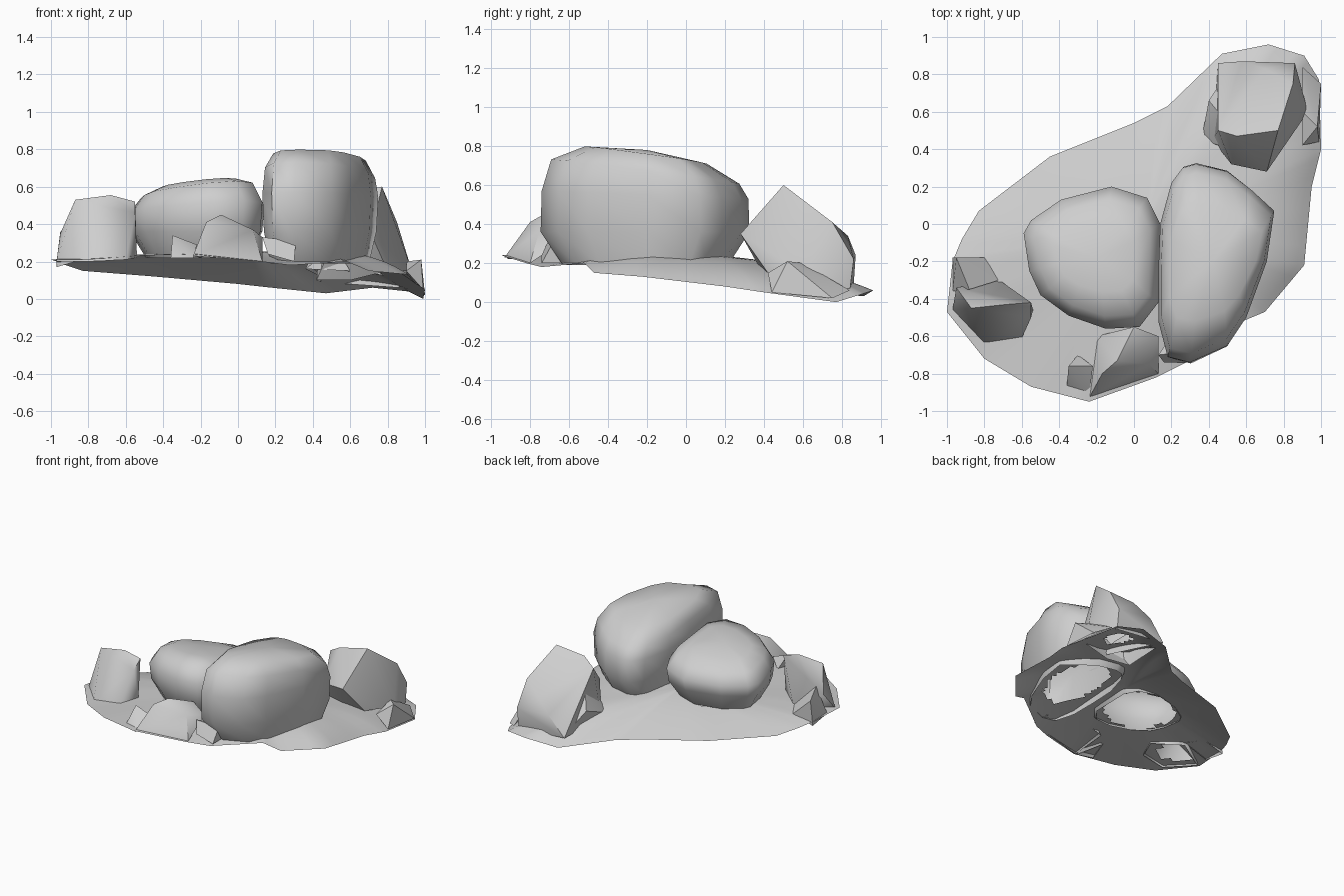
import bpy, bmesh, math
from mathutils import Vector

if "Cube" in bpy.data.objects:
    bpy.data.objects.remove(bpy.data.objects["Cube"])

stone = bpy.data.materials.new("grey_stone")
stone.use_nodes = True
GREY = (0.62, 0.62, 0.62, 1)
stone.diffuse_color = GREY
stone.node_tree.nodes["Principled BSDF"].inputs["Base Color"].default_value = GREY


def finish(bm, name, angle):
    mesh = bpy.data.meshes.new(name)
    bm.to_mesh(mesh)
    bm.free()
    mesh.materials.append(stone)
    ob = bpy.data.objects.new(name, mesh)
    bpy.context.collection.objects.link(ob)
    bpy.ops.object.select_all(action='DESELECT')
    ob.select_set(True)
    bpy.context.view_layer.objects.active = ob
    bpy.ops.object.shade_smooth_by_angle(angle=math.radians(angle))


def boulder(name, outline, centre, levels, tilt, top):
    """Stack scaled copies of an outline; each level is z, x scale, y scale, tilt amount."""
    bm = bmesh.new()
    c = Vector(centre)
    rings = []
    for z, sx, sy, k in levels:
        ring = []
        for x, y in outline:
            dx, dy = (x - c.x) * sx, (y - c.y) * sy
            ring.append(bm.verts.new((c.x + dx, c.y + dy, z + k * (dx * tilt[0] + dy * tilt[1]))))
        rings.append(ring)
    n = len(outline)
    for a, b in zip(rings, rings[1:]):
        for i in range(n):
            j = (i + 1) % n
            bm.faces.new((a[i], a[j], b[j], b[i]))
    tip = bm.verts.new((c.x, c.y, top))
    for i in range(n):
        bm.faces.new((rings[-1][i], rings[-1][(i + 1) % n], tip))
    bmesh.ops.recalc_face_normals(bm, faces=bm.faces)
    finish(bm, name, 60)


def chunk(name, points, angle=40):
    """Angular rock: the hull of a few corners, left open underneath."""
    bm = bmesh.new()
    for p in points:
        bm.verts.new(p)
    bmesh.ops.convex_hull(bm, input=bm.verts)
    bmesh.ops.recalc_face_normals(bm, faces=bm.faces)
    under = [f for f in bm.faces if f.normal.z < -0.75]
    bmesh.ops.delete(bm, geom=under, context='FACES')
    loose = [v for v in bm.verts if not v.link_faces]
    bmesh.ops.delete(bm, geom=loose, context='VERTS')
    finish(bm, name, angle)


# Ground sheet: rim corners, rising to a gentle slope under the rocks
rim = [(-1, -.47, .21), (-.97, -.2, .2), (-.92, -.08, .18), (-.83, .07, .15),
       (-.45, .36, .12), (0, .54, .08), (.18, .63, .06), (.47, .91, .03),
       (.72, .96, .06), (.91, .9, .04), (.99, .77, .0), (1, .4, .05),
       (.95, .2, .08), (.91, -.22, .13), (.7, -.47, .15), (.58, -.52, .2),
       (.28, -.74, .18), (.12, -.82, .2), (-.24, -.95, .24), (-.55, -.87, .23), (-.8, -.72, .21)]
# Hollows beneath the rocks: centre and radii
hollows = [(.39, -.16, .18, .3), (-.2, -.18, .25, .25), (.66, .6, .1, .12), (-.76, -.46, .12, .1)]


def ground():
    bm = bmesh.new()
    hub = Vector((.05, -.05, .25))
    edge = []
    for i, p in enumerate(rim):
        a, b = Vector(p), Vector(rim[(i + 1) % len(rim)])
        edge += [a.lerp(b, k / 4) for k in range(4)]
    steps = 24
    rings = []
    for s in range(1, steps + 1):
        t = s / steps
        ring = []
        for e in edge:
            p = hub.lerp(e, t)
            east = min(max((e.x - .2) / .6, 0), 1)
            inner = .25 + .03 * east * t - .11 * max(p.y, 0)
            p.z = inner + (e.z - inner) * t ** (2 + 2 * east)
            ring.append(bm.verts.new(p))
        rings.append(ring)
    n = len(edge)
    mid = bm.verts.new(hub)
    for i in range(n):
        j = (i + 1) % n
        bm.faces.new((rings[0][j], rings[0][i], mid))
        for a, b in zip(rings, rings[1:]):
            bm.faces.new((a[i], a[j], b[j], b[i]))
    bmesh.ops.recalc_face_normals(bm, faces=bm.faces)
    gone = []
    for f in bm.faces:
        m = f.calc_center_median()
        if any(((m.x - x) / rx) ** 2 + ((m.y - y) / ry) ** 2 < 1 for x, y, rx, ry in hollows):
            gone.append(f)
    bmesh.ops.delete(bm, geom=gone, context='FACES')
    if sum(f.normal.z for f in bm.faces) < 0:
        bmesh.ops.reverse_faces(bm, faces=bm.faces)
    finish(bm, "ground_patch", 40)


ground()

# Two large rounded boulders
boulder("large_boulder",
        [(.18, -.71), (.13, -.52), (.13, -.25), (.14, 0), (.2, .22), (.26, .3), (.33, .32), (.5, .28),
         (.63, .18), (.75, .07), (.71, -.2), (.6, -.5), (.5, -.65), (.3, -.74)], (.42, -.2),
        [(.19, .85, .8, 0), (.36, .97, 1.01, 0), (.55, 1, 1, .3), (.67, .95, .91, 1), (.755, .8, .59, 1.1)],
        (.02, -.13), .78)
boulder("middle_boulder",
        [(-.59, -.05), (-.55, .02), (-.39, .13), (-.12, .2), (.07, .14), (.14, 0), (.13, -.42), (.03, -.55),
         (-.15, -.56), (-.35, -.49), (-.5, -.38), (-.56, -.25)], (-.2, -.18),
        [(.22, .75, .72, 0), (.36, .97, .95, 0), (.48, 1, 1, .6), (.57, .84, .82, 1), (.61, .58, .48, 1)],
        (.08, -.15), .625)

# Angular rocks
chunk("back_wedge_rock",
      [(.45, .86, .09), (.58, .87, .24), (.7, .83, .34), (.86, .86, .22), (.86, .84, .06), (.45, .5, .5),
       (.55, .47, .56), (.77, .5, .6), (.85, .75, .41), (.93, .6, .15), (.8, .42, .15),
       (.71, .28, .35), (.52, .32, .33), (.42, .45, .1), (.6, .42, .1)])
chunk("left_rock",
      [(-.87, -.45, .53), (-.68, -.43, .555), (-.55, -.42, .52), (-.55, -.5, .46), (-.95, -.34, .35),
       (-.97, -.46, .2), (-.8, -.64, .2), (-.6, -.61, .21), (-.54, -.46, .22), (-.72, -.3, .2)], 70)
chunk("left_edge_rock",
      [(-.95, -.18, .36), (-.8, -.18, .22), (-.97, -.18, .17), (-.97, -.36, .2),
       (-.88, -.35, .39), (-.72, -.3, .22)])
chunk("front_rock",
      [(-.24, -.93, .23), (-.17, -.8, .41), (-.09, -.73, .45), (.08, -.75, .37), (.13, -.6, .33),
       (0, -.55, .38), (.13, -.8, .2), (-.2, -.6, .22)], 50)
chunk("front_pebble",
      [(-.35, -.76, .34), (-.22, -.76, .29), (-.24, -.92, .22), (-.36, -.88, .22), (-.3, -.7, .23)])
chunk("front_block",
      [(.13, -.7, .33), (.31, -.68, .31), (.3, -.74, .2), (.16, -.74, .24), (.2, -.6, .3), (.3, -.6, .2)])
chunk("right_edge_rock",
      [(.98, .52, .21), (1, .75, .02), (.99, .44, .05), (.9, .42, .15), (.9, .6, .2), (.9, .84, .06)])
chunk("inner_corner_rock",
      [(.4, .66, .24), (.48, .78, .1), (.36, .45, .16), (.52, .4, .28), (.6, .36, .15), (.45, .6, .34)])
